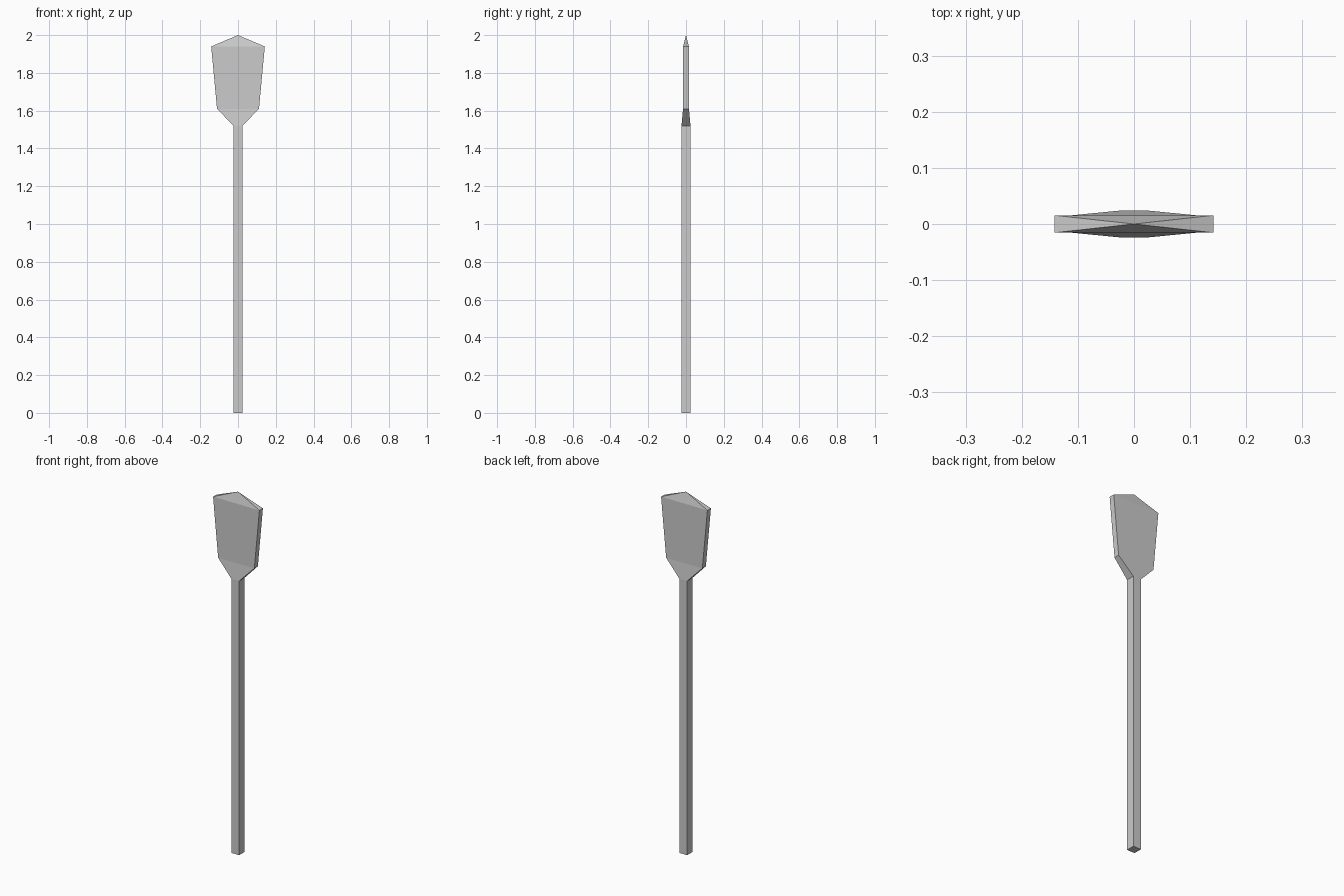
import bpy, bmesh

if "Cube" in bpy.data.objects:
    bpy.data.objects.remove(bpy.data.objects["Cube"])

# Rectangular cross-sections up the paddle: (z, half width, half depth)
SECTIONS = [
    (0.00, 0.024, 0.024),   # shaft foot
    (1.52, 0.024, 0.024),   # shaft top
    (1.61, 0.111, 0.0155),  # blade shoulder
    (1.94, 0.142, 0.0155),  # blade top
]
APEX = (0, 0, 2.0)

bm = bmesh.new()
rings = [[bm.verts.new((sx * w, sy * d, z))
          for sx, sy in ((-1, -1), (1, -1), (1, 1), (-1, 1))]
         for z, w, d in SECTIONS]

# Shaft and blade sides
for low, high in zip(rings, rings[1:]):
    for i in range(4):
        j = (i + 1) % 4
        bm.faces.new((low[i], low[j], high[j], high[i]))

# Closed foot and pointed tip
bm.faces.new(rings[0][::-1])
tip = bm.verts.new(APEX)
for i in range(4):
    bm.faces.new((rings[-1][i], rings[-1][(i + 1) % 4], tip))

bmesh.ops.recalc_face_normals(bm, faces=bm.faces)
mesh = bpy.data.meshes.new("paddle")
bm.to_mesh(mesh)
bm.free()
bpy.context.collection.objects.link(bpy.data.objects.new("paddle", mesh))
